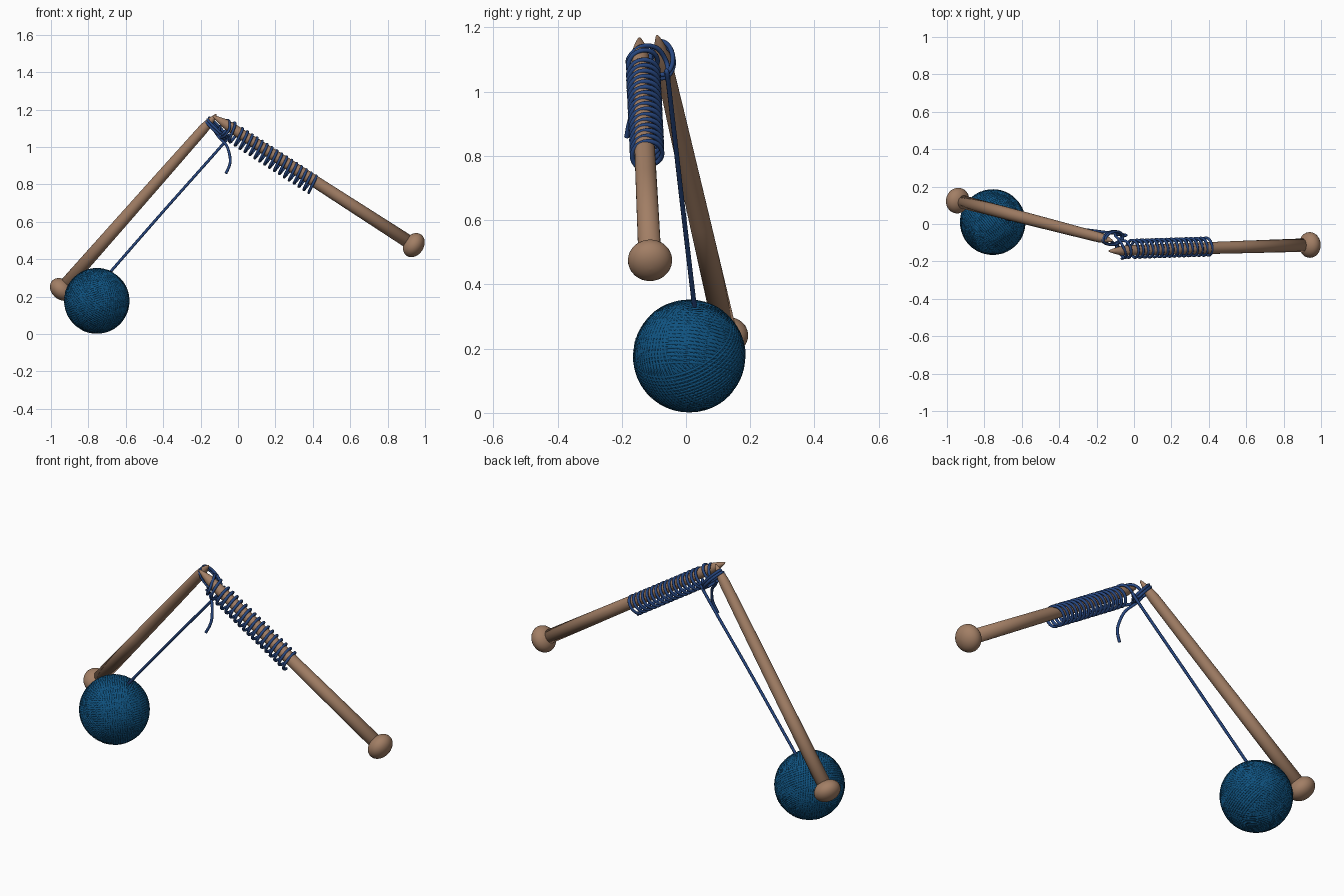
import bpy, bmesh, math, random
from mathutils import Vector

if "Cube" in bpy.data.objects:
    bpy.data.objects.remove(bpy.data.objects["Cube"])

random.seed(4)


def material(name, rgb):
    m = bpy.data.materials.new(name)
    m.diffuse_color = (*rgb, 1)
    m.use_nodes = True
    m.node_tree.nodes["Principled BSDF"].inputs["Base Color"].default_value = m.diffuse_color
    return m


WOOD = material("brown wood", (0.36, 0.21, 0.13))
BALL = material("ball blue", (0.005, 0.085, 0.215))
YARN = material("yarn blue", (0.020, 0.062, 0.215))


def finish(name, mesh, mat):
    mesh.materials.clear()
    mesh.materials.append(mat)
    for p in mesh.polygons:
        p.use_smooth = True
        p.material_index = 0
    ob = bpy.data.objects.new(name, mesh)
    bpy.context.collection.objects.link(ob)
    return ob


def frame(axis):
    """Unit axis, the downward direction across it, and the sideways direction."""
    d = axis.normalized()
    down = Vector((0, 0, -1))
    down = (down - d * down.dot(d)).normalized()
    return d, down, d.cross(down)


def lathe(name, start, axis, profile, mat, sides=32):
    """Revolve (distance, radius) pairs around an axis."""
    d, u, v = frame(axis)
    bm = bmesh.new()
    rings = []
    for s, r in profile:
        rings.append([bm.verts.new(start + d * s + (u * math.cos(a) + v * math.sin(a)) * r)
                      for a in (2 * math.pi * i / sides for i in range(sides))])
    for a, b in zip(rings, rings[1:]):
        for i in range(sides):
            j = (i + 1) % sides
            bm.faces.new((a[i], a[j], b[j], b[i]))
    bm.faces.new(rings[0])
    bm.faces.new(rings[-1])
    bmesh.ops.recalc_face_normals(bm, faces=bm.faces)
    mesh = bpy.data.meshes.new(name)
    bm.to_mesh(mesh)
    bm.free()
    return finish(name, mesh, mat)


def strands(name, paths, radius, mat, closed=False, res=2):
    """Turn point paths into round yarn and bake it to a mesh."""
    cu = bpy.data.curves.new(name, 'CURVE')
    cu.dimensions = '3D'
    cu.bevel_depth = radius
    cu.bevel_resolution = res
    cu.use_fill_caps = not closed
    for pts in paths:
        sp = cu.splines.new('POLY')
        sp.points.add(len(pts) - 1)
        for p, co in zip(sp.points, pts):
            p.co = (*co, 1)
        sp.use_cyclic_u = closed
    tmp = bpy.data.objects.new(name + "_curve", cu)
    bpy.context.collection.objects.link(tmp)
    bpy.context.view_layer.update()
    dg = bpy.context.evaluated_depsgraph_get()
    mesh = bpy.data.meshes.new_from_object(tmp.evaluated_get(dg))
    bpy.data.objects.remove(tmp)
    return finish(name, mesh, mat)


def smooth_path(pts, n=8):
    """Catmull-Rom through sparse points."""
    p = [Vector(q) for q in pts]
    p = [p[0] * 2 - p[1]] + p + [p[-1] * 2 - p[-2]]
    out = []
    for a, b, c, d in zip(p, p[1:], p[2:], p[3:]):
        for i in range(n):
            t = i / n
            out.append(0.5 * (2 * b + (c - a) * t + (2 * a - 5 * b + 4 * c - d) * t * t
                              + (3 * b - a - 3 * c + d) * t ** 3))
    return out + [p[-2]]


# Needles: pointed tapering shaft and flattened round knob
TIP_A, END_A = Vector((-0.115, -0.09, 1.175)), Vector((-0.943, 0.125, 0.238))
TIP_B, END_B = Vector((-0.135, -0.145, 1.167)), Vector((0.94, -0.112, 0.475))
for side, tip, end in (("left", TIP_A, END_A), ("right", TIP_B, END_B)):
    axis = end - tip
    length = axis.length
    lathe(side + "_needle", tip, axis,
          [(0, 0.002), (0.006, 0.006), (0.04, 0.016), (0.075, 0.024), (0.11, 0.027),
           (0.4, 0.030), (0.8, 0.033), (length, 0.036)], WOOD)
    knob = [(-0.053 * math.cos(a), max(0.001, 0.069 * math.sin(a)))
            for a in (math.pi * i / 16 for i in range(17))]
    lathe(side + "_knob", end, axis, knob, WOOD)

# Yarn ball: core covered with bundles of wound strands
C = Vector((-0.755, 0.01, 0.177))
core = [(-0.171 * math.cos(a), max(0.001, 0.171 * math.sin(a)))
        for a in (math.pi * i / 24 for i in range(25))]
lathe("ball_core", C, Vector((1, 0.2, 0.3)), core, BALL, 48)
loops = []
for k in range(14):
    n = Vector([random.gauss(0, 1) for _ in range(3)])
    d, u, v = frame(n)
    R = 0.1675 + 0.0025 * k / 13
    for j in range(-5, 6):
        h = j * 0.0115
        r = math.sqrt(R * R - h * h)
        loops.append([C + d * h + (u * math.cos(a) + v * math.sin(a)) * r
                      for a in (2 * math.pi * i / 56 for i in range(56))])
strands("ball_windings", loops, 0.0062, BALL, True, 1)

# Cast-on stitches: coil hanging on the right needle
d, u, v = frame(END_B - TIP_B)
TURNS, STEPS = 16, 28
coil = []
for i in range(TURNS * STEPS + 1):
    a = 2 * math.pi * i / STEPS
    s = 0.155 + 0.50 * i / (TURNS * STEPS)
    coil.append(TIP_B + d * s + u * (0.020 + 0.049 * math.cos(a))
                + v * 0.047 * math.sin(a) + Vector((0, 0.008, 0)))
strands("stitch_coil", [coil], 0.0075, YARN)

# Loose first loop on the right needle
first = [TIP_B + d * (0.09 + 0.06 * i / 28) + u * (0.018 + 0.05 * math.cos(a))
         + v * 0.046 * math.sin(a) + Vector((0, 0.008, 0))
         for i, a in ((i, 2 * math.pi * i / 28) for i in range(29))]
strands("first_stitch", [first], 0.0075, YARN)

# Two loops around the left needle tip
dA = (END_A - TIP_A).normalized()
major = Vector((0.70, 0.08, -0.70))
minor = dA.cross(major).normalized()
mid = Vector((-0.113, -0.075, 1.097))
wraps = []
for i in range(61):
    a = math.pi + 4 * math.pi * i / 60
    wraps.append(mid + dA * (-0.014 + 0.028 * i / 60)
                 + major * 0.070 * math.cos(a) + minor * 0.036 * math.sin(a))
strands("left_needle_loops", [wraps], 0.0075, YARN)

# Strand from the ball, bridge between needles, and the loose tail
strands("working_strand", [smooth_path([
    (-0.71, 0.03, 0.30), (-0.40, -0.012, 0.655), (-0.07, -0.055, 1.027),
    (-0.055, -0.062, 1.06)])], 0.0075, YARN)
strands("bridge_strand", [smooth_path([
    (-0.07, -0.055, 1.04), (-0.10, -0.06, 1.09), (-0.075, -0.09, 1.135),
    (-0.05, -0.14, 1.14), (-0.045, -0.18, 1.10), (-0.07, -0.165, 1.06),
    (-0.09, -0.12, 1.05)])], 0.0075, YARN)
strands("yarn_tail", [smooth_path([
    (-0.125, -0.09, 1.085), (-0.10, -0.11, 1.05), (-0.06, -0.14, 1.005),
    (-0.042, -0.165, 0.94), (-0.046, -0.177, 0.90), (-0.065, -0.185, 0.858)])],
    0.0075, YARN)
